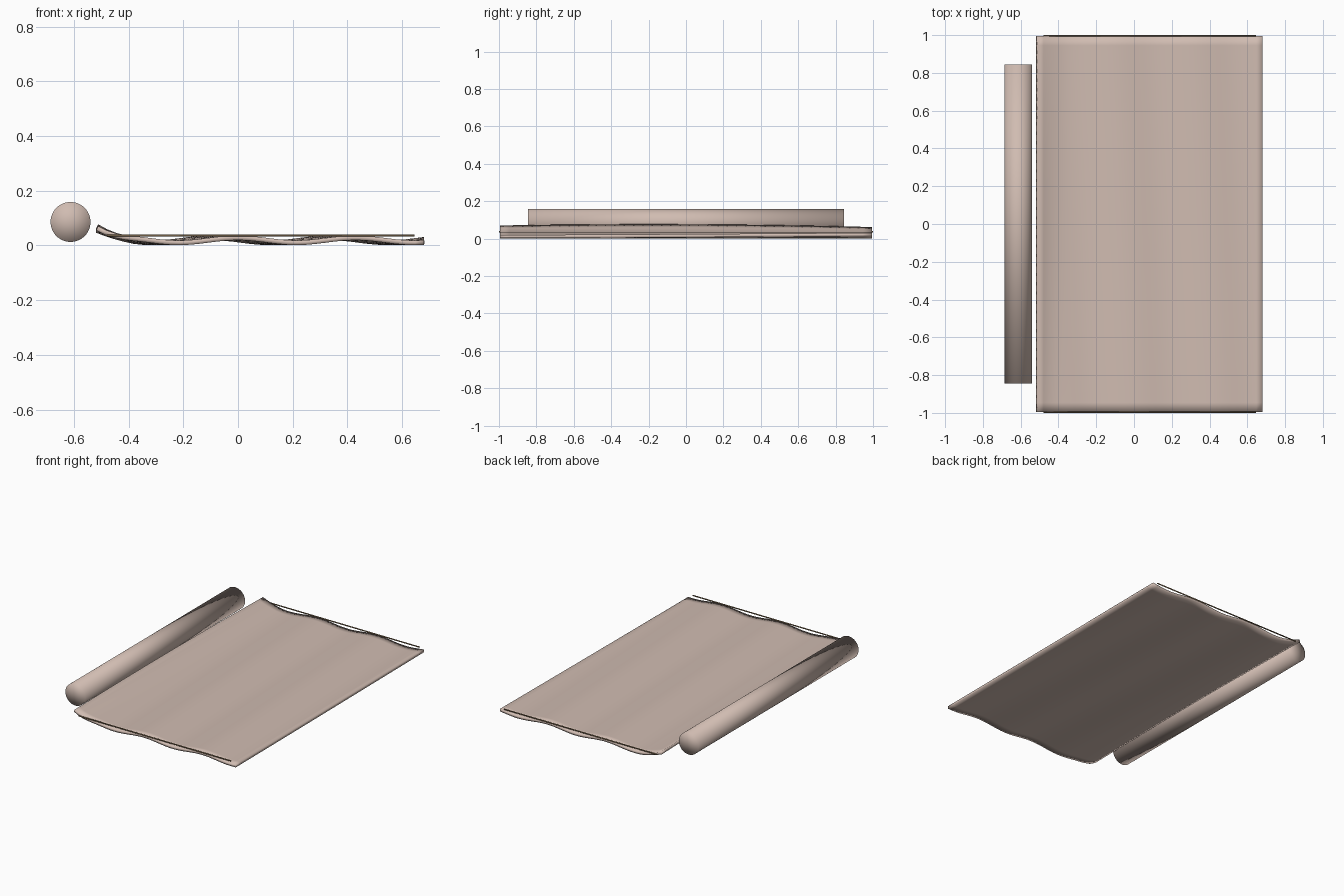
import bpy, bmesh
from math import cos, pi

cube = bpy.data.objects.get("Cube")
if cube:
    bpy.data.objects.remove(cube, do_unlink=True)


def material(name, rgb):
    mat = bpy.data.materials.new(name)
    mat.use_nodes = True
    mat.diffuse_color = (*rgb, 1)
    mat.node_tree.nodes["Principled BSDF"].inputs["Base Color"].default_value = (*rgb, 1)
    return mat


linen = material("warm linen", (0.63, 0.5, 0.44))
cord_brown = material("cord brown", (0.22, 0.15, 0.08))


def finish(name, bm, mat):
    mesh = bpy.data.meshes.new(name)
    bm.to_mesh(mesh)
    bm.free()
    mesh.materials.append(mat)
    mesh.shade_smooth()
    obj = bpy.data.objects.new(name, mesh)
    bpy.context.collection.objects.link(obj)
    return obj


def rod(name, radius, length, location, axis, sides, mat):
    bm = bmesh.new()
    bmesh.ops.create_cone(bm, cap_ends=True, cap_tris=True, segments=sides,
                          radius1=radius, radius2=radius, depth=length)
    obj = finish(name, bm, mat)
    obj.location = location
    if axis == "x":
        obj.rotation_euler.y = pi / 2
    else:
        obj.rotation_euler.x = pi / 2
    return obj


def sheet_height(x, y):
    # gentle ripples that drift along the length, with the left border curling up
    ripple = 0.019 + 0.009 * cos(2 * pi * (x + 0.05 * (y + 1)) / 0.43)
    curl = min(max((-0.37 - x) / 0.145, 0), 1)
    raised = 0.07 - 0.011 * (y + 0.2) ** 2
    return ripple * (1 - curl) + (0.02 + (raised - 0.02) * curl) * curl


# Rippled padded sheet
left, right, half_length = -0.515, 0.68, 0.995
bm = bmesh.new()
bmesh.ops.create_grid(bm, x_segments=36, y_segments=40, size=1)
for v in bm.verts:
    x = left + (right - left) * (v.co.x + 1) / 2
    y = v.co.y * half_length
    v.co = (x, y, sheet_height(x, y))
sheet = finish("padded_sheet", bm, linen)
pad = sheet.modifiers.new("padding", "SOLIDIFY")
pad.thickness = 0.017
pad.offset = 0

# Straight cords along the two short ends
for end, side in (("front", -1), ("back", 1)):
    rod(end + "_cord", 0.004, 1.125, (0.083, side * 0.996, 0.037), "x", 8, cord_brown)

# Round bolster beside the sheet
rod("bolster", 0.073, 1.69, (-0.612, 0, 0.086), "y", 48, linen)
